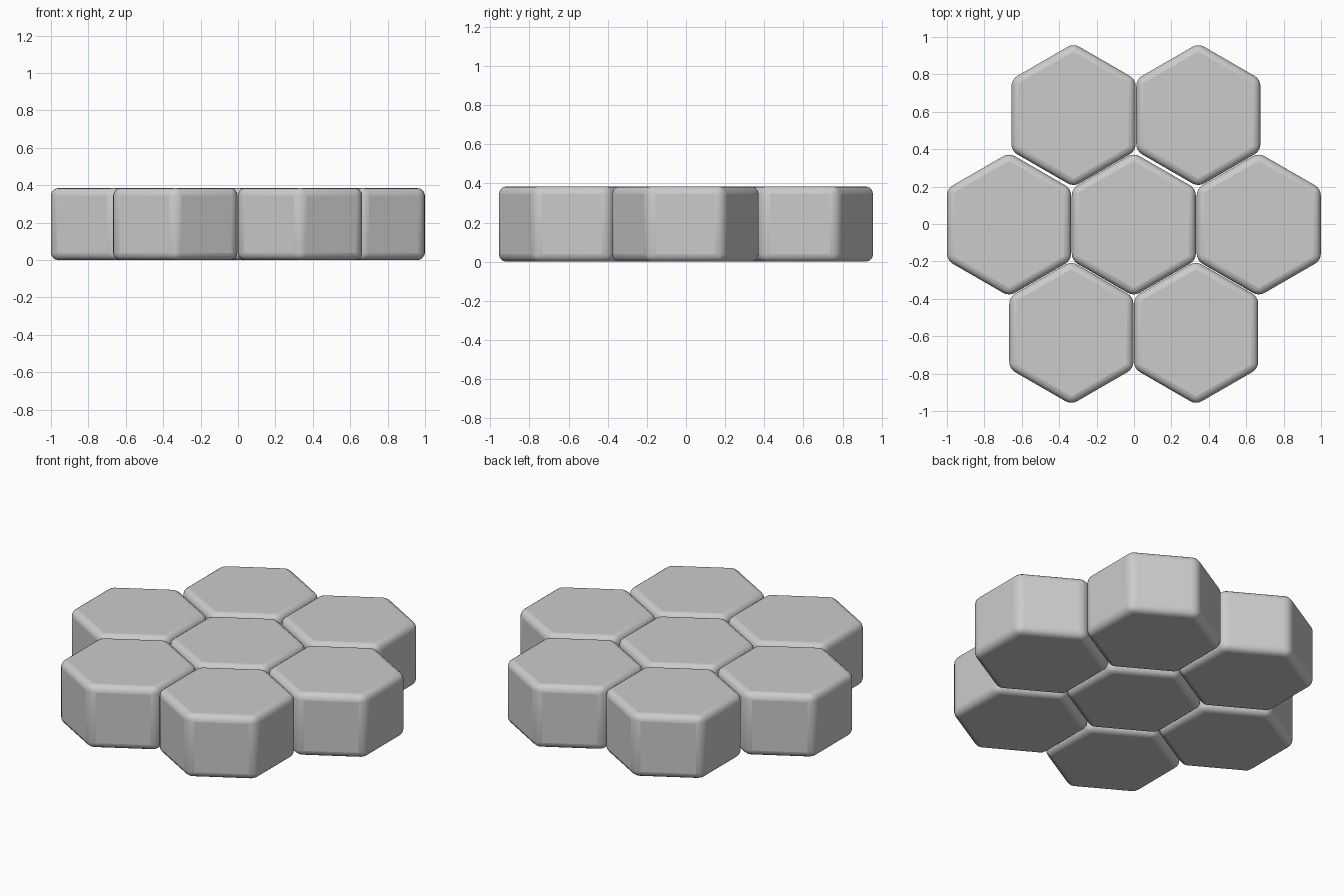
import bpy
from math import radians, sqrt

if "Cube" in bpy.data.objects:
    bpy.data.objects.remove(bpy.data.objects["Cube"])

APOTHEM = 0.332      # half the flat-to-flat width
HEIGHT = 0.384
BEVEL = 0.038


def hex_tile(name, x, y):
    """Rounded hexagonal prism with a point facing +y."""
    bpy.ops.mesh.primitive_cylinder_add(
        vertices=6, radius=APOTHEM * 2 / sqrt(3), depth=HEIGHT,
        location=(x, y, HEIGHT / 2))
    tile = bpy.context.object
    tile.name = name
    bevel = tile.modifiers.new("rounded_edges", 'BEVEL')
    bevel.width = BEVEL
    bevel.segments = 4
    bevel.limit_method = 'ANGLE'
    bevel.angle_limit = radians(30)
    bpy.ops.object.shade_smooth_by_angle(angle=radians(40))
    return tile


# middle row of three tiles
for name, x in (("left", -0.668), ("centre", -0.001), ("right", 0.667)):
    hex_tile("hex_tile_" + name, x, -0.003)

# front pair, and back pair set slightly to the right
for row, y, shift in (("front", -0.582, -0.001), ("back", 0.582, 0.011)):
    for side, x in (("left", -0.334), ("right", 0.333)):
        hex_tile(f"hex_tile_{row}_{side}", x + shift, y)
